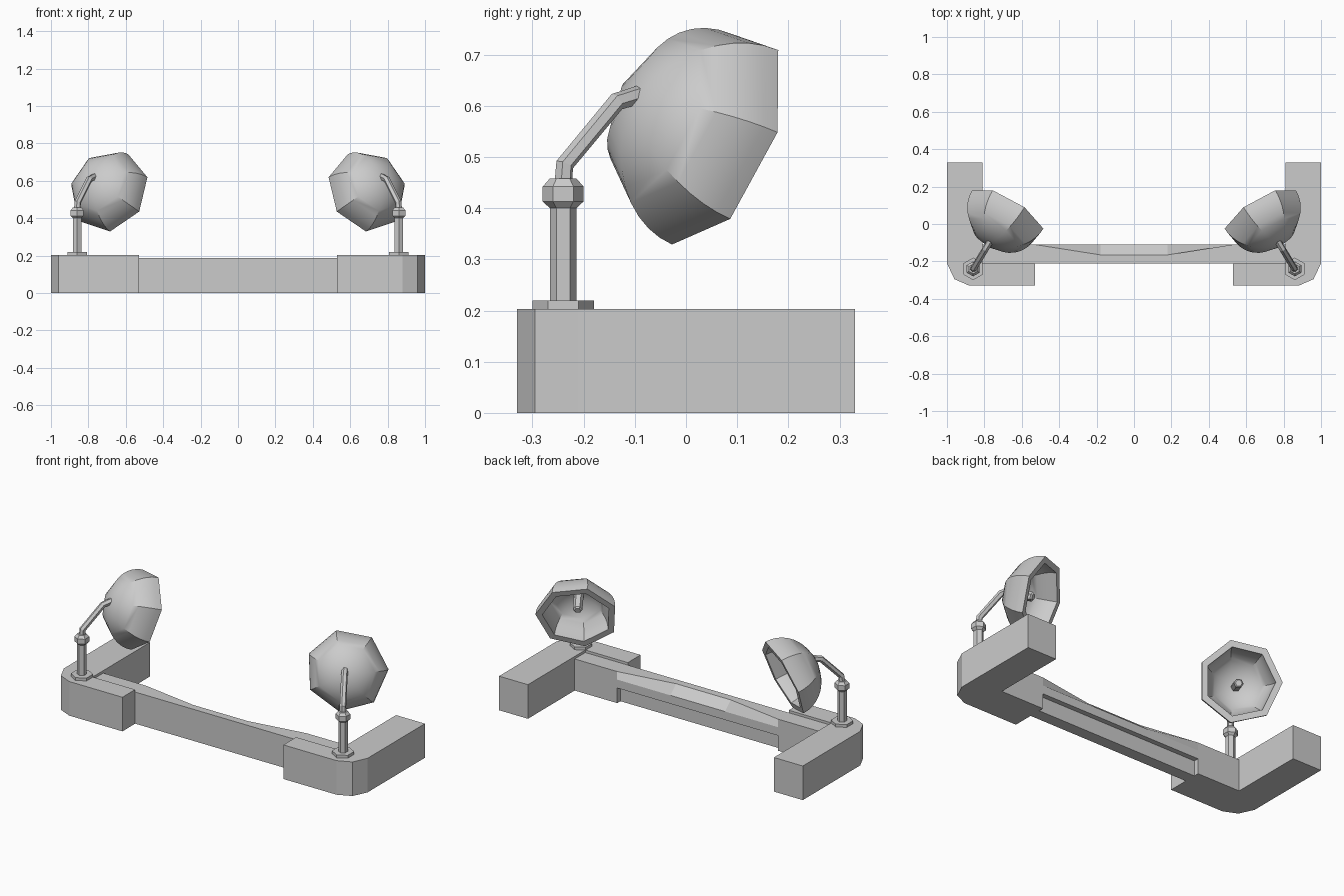
import bpy, bmesh, math
from mathutils import Matrix, Vector

if "Cube" in bpy.data.objects:
    bpy.data.objects.remove(bpy.data.objects["Cube"])


def finish(bm, name, mirror=True, smooth=True):
    bmesh.ops.remove_doubles(bm, verts=bm.verts, dist=1e-5)
    bmesh.ops.dissolve_degenerate(bm, edges=bm.edges, dist=1e-5)
    bmesh.ops.recalc_face_normals(bm, faces=bm.faces)
    me = bpy.data.meshes.new(name)
    bm.to_mesh(me)
    bm.free()
    ob = bpy.data.objects.new(name, me)
    bpy.context.collection.objects.link(ob)
    if smooth:
        bpy.ops.object.select_all(action='DESELECT')
        ob.select_set(True)
        bpy.context.view_layer.objects.active = ob
        bpy.ops.object.shade_smooth_by_angle(angle=math.radians(35))
    if mirror:
        ob.modifiers.new("mirror", 'MIRROR').use_mirror_merge = False
    return ob


def skin(name, loops, **kw):
    """Bridge a list of equal-length vertex rings and cap both ends."""
    bm = bmesh.new()
    rings = [[bm.verts.new(p) for p in loop] for loop in loops]
    n = len(rings[0])
    for a, b in zip(rings, rings[1:]):
        for i in range(n):
            j = (i + 1) % n
            bm.faces.new((a[i], a[j], b[j], b[i]))
    bm.faces.new(rings[0][::-1])
    bm.faces.new(rings[-1])
    return finish(bm, name, **kw)


def lathe(name, profile, sides, frame, phase=0.0):
    loops = []
    for r, d in profile:
        loops.append([frame @ Vector((r * math.cos(phase + k * math.tau / sides),
                                      r * math.sin(phase + k * math.tau / sides), d))
                      for k in range(sides)])
    return skin(name, loops)


# L-shaped corner blocks with chamfered outer corner
outline = [(.53, -.33), (.88, -.33), (.96, -.295), (1, -.21), (1, .33),
           (.81, .33), (.81, -.21), (.53, -.21)]
skin("corner_block", [[(x, y, z) for x, y in outline] for z in (0, .203)], smooth=False)

# Crossbar: top thins toward the middle, lower back is recessed
loops = []
for x, top, low in ((-.81, -.11, -.11), (-.53, -.11, -.11), (-.53, -.11, -.14), (-.18, -.165, -.14),
                    (.18, -.165, -.14), (.53, -.11, -.14), (.53, -.11, -.11), (.81, -.11, -.11)):
    loops.append([(x, y, z) for y, z in ((-.21, 0), (-.21, .188), (top, .188), (-.11, .14),
                                         (-.11, .09), (low, .09), (low, 0))])
skin("crossbar", loops, mirror=False, smooth=False)

# Lamp post: hexagonal flange, pole and knuckle
post = Matrix.Translation((.86, -.24, 0))
hexa = math.pi / 2
lathe("post_flange", [(.06, .2), (.06, .22)], 6, post, hexa)
lathe("post_pole", [(.026, .21), (.026, .405)], 6, post, hexa)
lathe("post_knuckle", [(.026, .4), (.04, .413), (.04, .442), (.026, .458)], 6, post, hexa)

# Bent arm
cu = bpy.data.curves.new("lamp_arm", 'CURVE')
cu.dimensions = '3D'
cu.bevel_depth = .018
cu.bevel_resolution = 1
cu.use_fill_caps = True
path = [(.86, -.24, .44), (.857, -.237, .485), (.795, -.135, .608), (.768, -.09, .622)]
sp = cu.splines.new('POLY')
sp.points.add(len(path) - 1)
for p, c in zip(sp.points, path):
    p.co = (*c, 1)
sp.use_smooth = False
arm = bpy.data.objects.new("lamp_arm", cu)
bpy.context.collection.objects.link(arm)
arm.modifiers.new("mirror", 'MIRROR').use_mirror_merge = False

# Lamp head frame: local z points from the opening back toward the arm
back = Vector((.49, -.80, .345)).normalized()
side = Vector((0, 0, 1)).cross(back).normalized()
up = back.cross(side)
head = Matrix((side, up, back)).transposed().to_4x4()
head.translation = (.677, .058, .537)

# Seven-sided bowl shade, outer and inner skin in one closed profile
N = 10
outer = [(.225 * math.cos(k * hexa / N), .205 * math.sin(k * hexa / N)) for k in range(N + 1)]
inner = [(.188 * math.cos(k * hexa / N), .17 * math.sin(k * hexa / N)) for k in range(N, -1, -1)]
bm = bmesh.new()
prof = inner + outer
# side vector runs opposite to the rim reference, hence the half-turn check below
flip = math.pi if side.x < 0 else 0.0
phase = flip + math.radians(3)
rings = [[bm.verts.new(head @ Vector((r * math.cos(phase + k * math.tau / 7),
                                      r * math.sin(phase + k * math.tau / 7), d)))
          for k in range(7)] for r, d in prof]
for a, b in zip(rings, rings[1:]):
    for k in range(7):
        j = (k + 1) % 7
        bm.faces.new((a[k], a[j], b[j], b[k]))
finish(bm, "lamp_shade")

# Bulb stem inside the shade
lathe("lamp_bulb", [(.018, .05), (.026, .058), (.026, .18)], 6, head)
